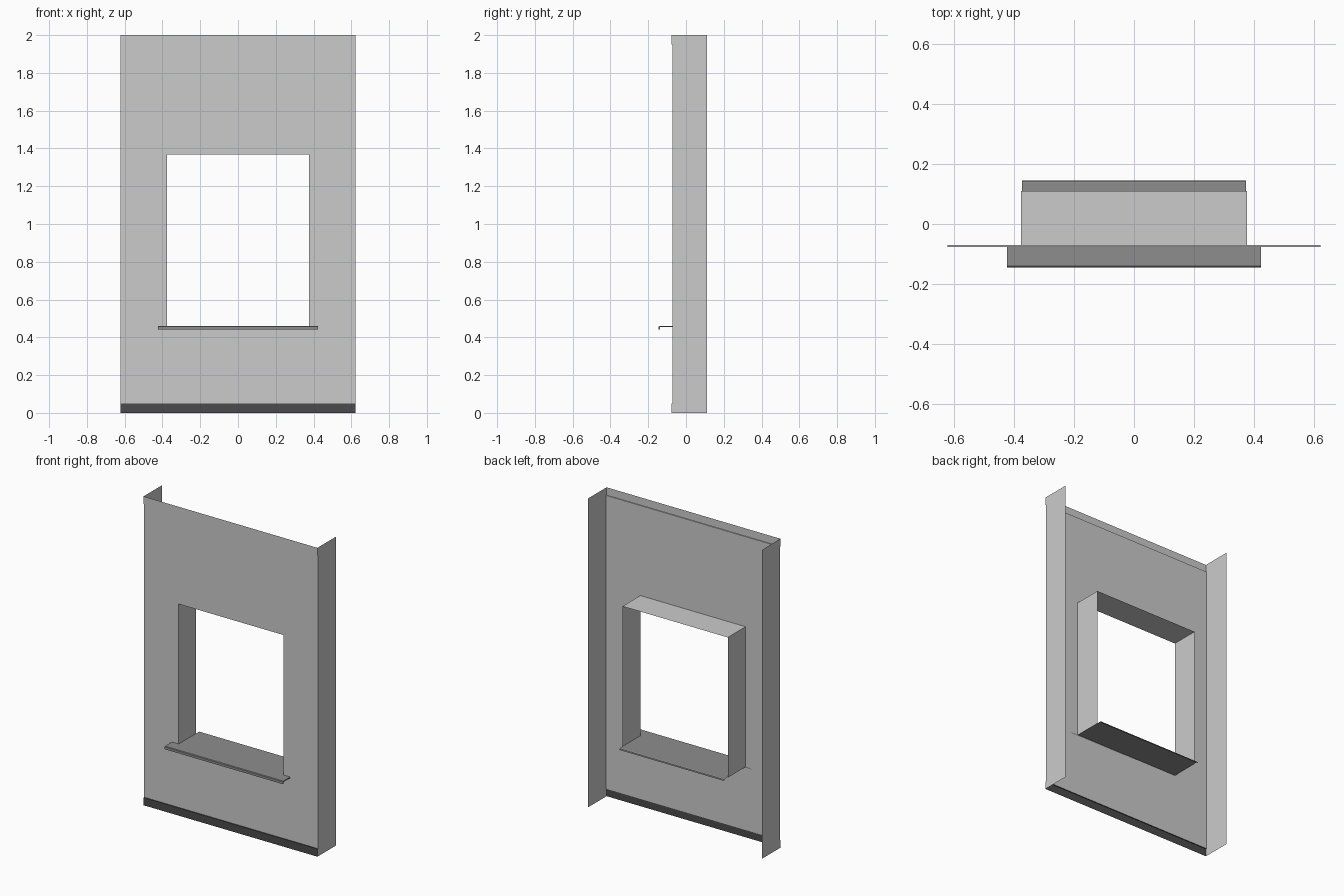
import bpy, bmesh

if "Cube" in bpy.data.objects:
    bpy.data.objects.remove(bpy.data.objects["Cube"])

HALF_W, Y_WALL, Y_BAND, Y_BACK = 0.623, -0.071, -0.077, 0.111
BAND = 0.05
OPEN_X, OPEN_Z0, OPEN_Z1 = 0.377, 0.459, 1.367


def material(name, v):
    m = bpy.data.materials.new(name)
    m.diffuse_color = (v, v, v, 1)
    m.use_nodes = True
    m.node_tree.nodes["Principled BSDF"].inputs["Base Color"].default_value = m.diffuse_color
    return m


def build(name, faces, mat=None):
    """Object from a list of polygons, shared corners merged."""
    bm = bmesh.new()
    for f in faces:
        bm.faces.new([bm.verts.new(p) for p in f])
    bmesh.ops.remove_doubles(bm, verts=bm.verts, dist=1e-5)
    me = bpy.data.meshes.new(name)
    bm.to_mesh(me)
    bm.free()
    ob = bpy.data.objects.new(name, me)
    bpy.context.collection.objects.link(ob)
    if mat:
        me.materials.append(mat)
    return ob


def strip(profile, h):
    """Quads sweeping a (y, z) profile from x = -h to h."""
    return [[(-h, *p), (h, *p), (h, *q), (-h, *q)]
            for p, q in zip(profile, profile[1:])]


trim_grey = material("trim_grey", 0.56)
base_dark = material("base_dark", 0.07)
sill_grey = material("sill_grey", 0.27)

# Front wall sheet with window opening, made of four mitred quads
z0, z1 = BAND, 2 - BAND
outer = [(-HALF_W, z0), (HALF_W, z0), (HALF_W, z1), (-HALF_W, z1)]
inner = [(-OPEN_X, OPEN_Z0), (OPEN_X, OPEN_Z0), (OPEN_X, OPEN_Z1), (-OPEN_X, OPEN_Z1)]
build("front_wall", [[(x, Y_WALL, z) for x, z in
                      (outer[i], outer[(i + 1) % 4], inner[(i + 1) % 4], inner[i])]
                     for i in range(4)])

# Side walls, stepping forward beside the top and bottom bands
side = [(Y_BAND, 0), (Y_BACK, 0), (Y_BACK, 2), (Y_BAND, 2),
        (Y_BAND, z1), (Y_WALL, z1), (Y_WALL, z0), (Y_BAND, z0)]
build("right_side_wall", [[(HALF_W, y, z) for y, z in side]])
build("left_side_wall", [[(-HALF_W, y, z) for y, z in reversed(side)]])

# Bands projecting slightly at the top and base
build("top_band", strip([(Y_WALL, z1), (Y_BAND, z1), (Y_BAND, 2)], HALF_W), trim_grey)
build("base_band", strip([(Y_BAND, 0), (Y_BAND, z0), (Y_WALL, z0)], HALF_W), base_dark)

# Window reveals: two jambs and the head
path = [inner[1], inner[2], inner[3], inner[0]]
build("window_reveal", [[(a[0], Y_WALL, a[1]), (a[0], Y_BACK, a[1]),
                         (b[0], Y_BACK, b[1]), (b[0], Y_WALL, b[1])]
                        for a, b in zip(path, path[1:])])

# Sill nose: wider folded piece in front of the wall
nose = [(-0.138, 0.442), (-0.145, 0.442), (-0.145, 0.457), (-0.141, 0.461),
        (Y_WALL, 0.461), (Y_WALL, 0.454), (-0.138, 0.454)]
nose_h = 0.424
ends = [[(nose_h, y, z) for y, z in reversed(nose)],
        [(-nose_h, y, z) for y, z in nose]]
build("sill_nose", strip(nose + nose[:1], nose_h) + ends, sill_grey)

# Sill board: thin sheet through the opening with a turned-down back edge
build("sill_board", strip([(Y_WALL, 0.461), (0.138, 0.461), (0.143, 0.458),
                           (0.145, 0.45)], OPEN_X - 0.002), sill_grey)
